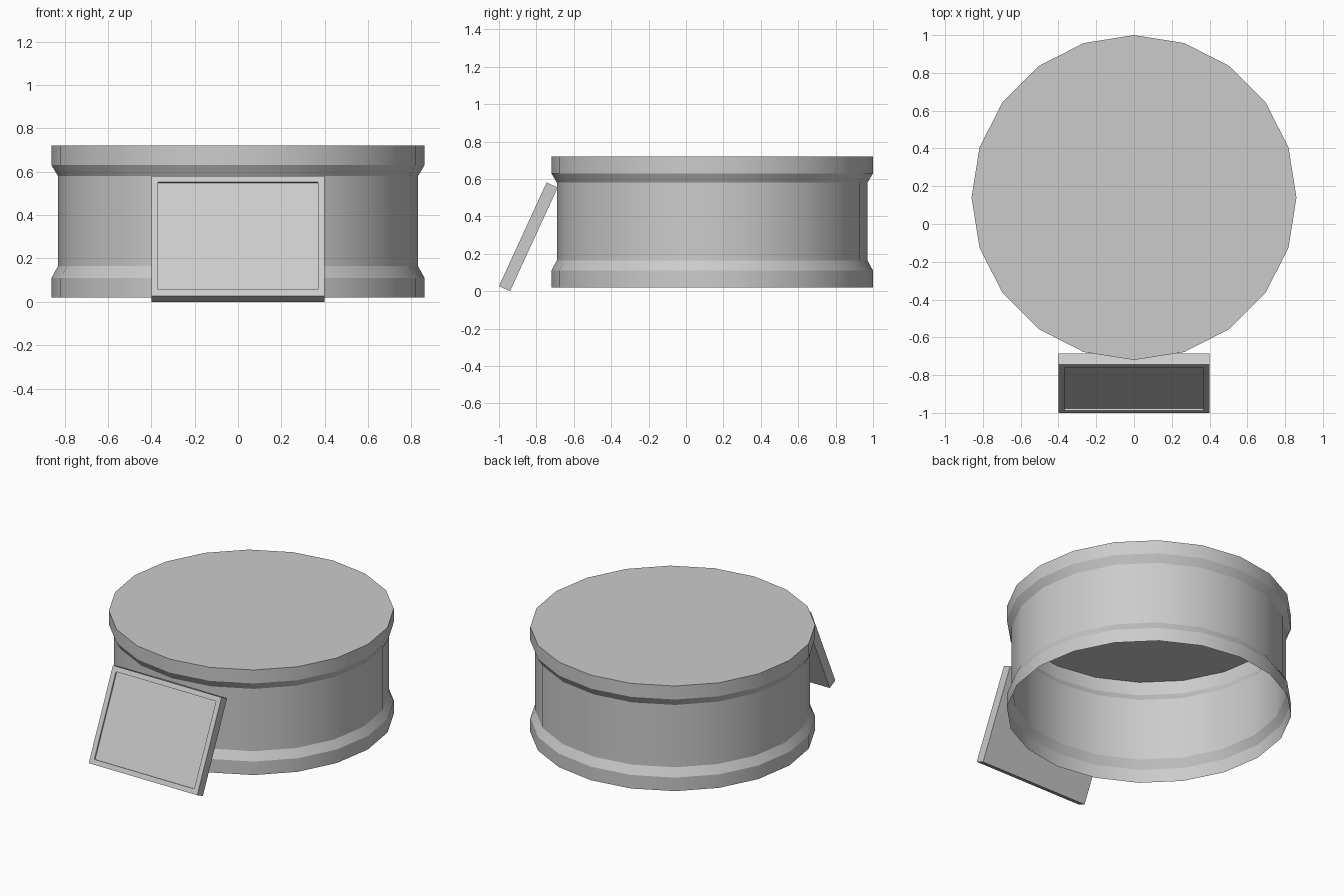
import bpy, bmesh, math
from mathutils import Matrix, Vector

if "Cube" in bpy.data.objects:
    bpy.data.objects.remove(bpy.data.objects["Cube"])


def finish(bm, name):
    mesh = bpy.data.meshes.new(name)
    bm.to_mesh(mesh)
    bm.free()
    obj = bpy.data.objects.new(name, mesh)
    bpy.context.collection.objects.link(obj)
    return obj


# Drum: 20-sided thin shell with flared rims, flat lid, open underneath
SIDES = 20
CENTRE_Y = 0.14
PROFILE = [(0.86, 0.02), (0.86, 0.11), (0.83, 0.165),
           (0.83, 0.58), (0.86, 0.63), (0.86, 0.72)]
bm = bmesh.new()
rings = []
for r, z in PROFILE:
    ring = []
    for i in range(SIDES):
        a = 2 * math.pi * i / SIDES
        ring.append(bm.verts.new((r * math.cos(a), CENTRE_Y + r * math.sin(a), z)))
    rings.append(ring)
for low, high in zip(rings, rings[1:]):
    for i in range(SIDES):
        j = (i + 1) % SIDES
        bm.faces.new((low[i], low[j], high[j], high[i]))
bm.faces.new(rings[-1])
drum = finish(bm, "drum")
bpy.context.view_layer.objects.active = drum
drum.select_set(True)
bpy.ops.object.shade_smooth_by_angle(angle=math.radians(25))

# Leaning panel: box with a shallow recessed front
WIDTH, HEIGHT, THICK = 0.8, 0.61, 0.065
bm = bmesh.new()
bmesh.ops.create_cube(bm, size=1)
bmesh.ops.scale(bm, vec=(WIDTH, THICK, HEIGHT), verts=bm.verts)
bmesh.ops.translate(bm, vec=(0, THICK / 2, HEIGHT / 2), verts=bm.verts)
bm.normal_update()
front = [f for f in bm.faces if f.normal.y < -0.9]
bmesh.ops.inset_region(bm, faces=front, thickness=0.045)
inner = bmesh.ops.extrude_face_region(bm, geom=front)
bmesh.ops.delete(bm, geom=front, context='FACES_ONLY')
bmesh.ops.translate(bm, vec=Vector((0, 0.01, 0)),
                    verts=[v for v in inner["geom"] if isinstance(v, bmesh.types.BMVert)])
bmesh.ops.recalc_face_normals(bm, faces=bm.faces)
panel = finish(bm, "leaning_panel")
panel.matrix_world = (Matrix.Translation((0, -1.0, 0.027))
                      @ Matrix.Rotation(math.radians(-24.7), 4, 'X'))
